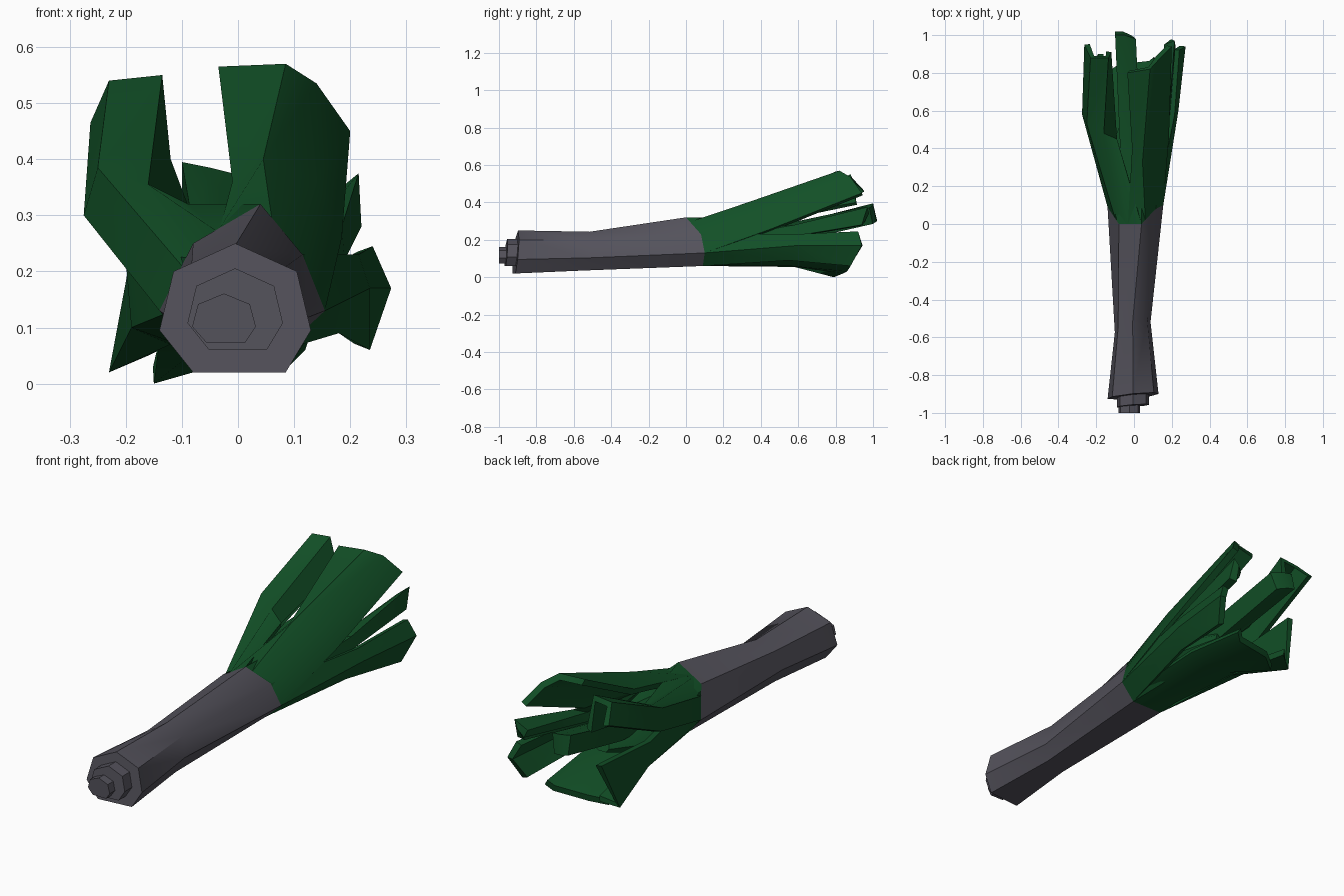
import bpy
import bmesh
from mathutils import Vector

cube = bpy.data.objects.get("Cube")
if cube:
    bpy.data.objects.remove(cube, do_unlink=True)


def make_material(name, colour):
    mat = bpy.data.materials.new(name)
    mat.use_nodes = True
    mat.diffuse_color = colour
    mat.node_tree.nodes["Principled BSDF"].inputs["Base Color"].default_value = colour
    return mat


stalk_grey = make_material("stalk grey", (0.088, 0.084, 0.105, 1))
leaf_green = make_material("leaf green", (0.006, 0.08, 0.02, 1))


def loft(name, sections, material, closed=True, thickness=0):
    """Skin a row of sections; closed ones get end caps, open ones get thickness."""
    bm = bmesh.new()
    rows = [[bm.verts.new(p) for p in section] for section in sections]
    count = len(rows[0])
    for near, far in zip(rows, rows[1:]):
        for i in range(count if closed else count - 1):
            j = (i + 1) % count
            bm.faces.new((near[i], near[j], far[j], far[i]))
    if closed:
        bm.faces.new(rows[0])
        bm.faces.new(rows[-1])
        bmesh.ops.recalc_face_normals(bm, faces=bm.faces)
    mesh = bpy.data.meshes.new(name)
    bm.to_mesh(mesh)
    bm.free()
    mesh.materials.append(material)
    obj = bpy.data.objects.new(name, mesh)
    bpy.context.collection.objects.link(obj)
    bpy.ops.object.select_all(action="DESELECT")
    obj.select_set(True)
    bpy.context.view_layer.objects.active = obj
    if thickness:
        solid = obj.modifiers.new("thickness", "SOLIDIFY")
        solid.thickness = thickness
        solid.offset = -1
        bpy.ops.object.modifier_apply(modifier=solid.name)
    bpy.ops.object.shade_smooth_by_angle(angle=0.6)
    return obj


# Seven-sided outline of the bulb, clockwise from the top
bulb = [(0, .12), (.11, .07), (.135, -.035), (.09, -.11),
        (-.075, -.11), (-.135, -.035), (-.11, .07)]


def bulb_ring(x, y, z, width, height, slant=0):
    return [Vector((x + px * width, y + slant * (px + pz), z + pz * height)) for px, pz in bulb]


# Slanted upper end of the stalk, where the leaves start
collar = [Vector(p) for p in (
    (.04, 0, .32), (.115, .08, .23), (.155, .1, .13), (.08, .09, .06),
    (-.08, .09, .06), (-.14, .09, .13), (-.08, 0, .25))]

# Stalk with a waist, and the stepped root end
loft("stalk", [bulb_ring(-.005, -.91, .13, 1, 1, .1),
               bulb_ring(-.007, -.54, .135, .7, .9, .2), collar], stalk_grey)
loft("root_step", [bulb_ring(-.005, -.85, .13, .63, .63),
                   bulb_ring(-.005, -.962, .13, .63, .63, .05)], stalk_grey)
loft("root_tip", [bulb_ring(-.025, -.93, .115, .42, .38),
                  bulb_ring(-.025, -1, .115, .42, .38)], stalk_grey)

# Solid heart that the leaves wrap around
centre = Vector((0, .07, .18))


def heart_ring(y, scale):
    ring = [centre + (p - centre) * scale for p in collar]
    for p in ring:
        p.y += y
    return ring


loft("leaf_heart", [collar, heart_ring(.2, .95), heart_ring(.4, .65),
                    heart_ring(.55, .25)], leaf_green)


def collar_point(t, inset):
    i = int(t)
    p = collar[i % 7].lerp(collar[(i + 1) % 7], t - i)
    return p.lerp(centre, inset)


def leaf(name, start, end, middle, tip, thickness=.03, inset=0):
    """A thick sheet from an arc of the collar, through a middle row, to the tip."""
    steps = len(tip) - 1
    base = [collar_point(start + (end - start) * i / steps, inset) for i in range(steps + 1)]
    loft(name, [base, middle, tip], leaf_green, closed=False, thickness=thickness)


leaf("upper_right_leaf", 6.4, 9,
     [(-.01, .4, .36), (.045, .33, .4), (.14, .4, .36), (.185, .46, .26)],
     [(-.035, .8, .565), (.085, .82, .57), (.14, .88, .535), (.2, .94, .45)])
leaf("upper_left_leaf", 5, 7,
     [(-.275, .58, .3), (-.25, .53, .385), (-.16, .48, .355), (-.09, .45, .32)],
     [(-.263, .95, .465), (-.23, .88, .54), (-.135, .88, .55), (-.12, .91, .4)])
leaf("lower_right_leaf", 1, 3,
     [(.215, .58, .23), (.235, .6, .17), (.18, .55, .09)],
     [(.24, .92, .245), (.273, .94, .17), (.235, .88, .06)])
leaf("lower_left_leaf", 4, 5.8,
     [(-.12, .55, .07), (-.19, .55, .1), (-.2, .55, .22)],
     [(-.16, .87, .05), (-.23, .82, .02), (-.19, .9, .235)])
leaf("bottom_leaf", 2.6, 4.5,
     [(.13, .56, .09), (.06, .56, .06), (-.08, .58, .055), (-.14, .58, .08)],
     [(.12, .88, .06), (.09, .86, .03), (-.08, .84, .02), (-.15, .79, 0)])
leaf("small_right_leaf", .8, 2,
     [(.13, .55, .27), (.185, .58, .28), (.19, .58, .22)],
     [(.16, .95, .33), (.215, .97, .375), (.22, .94, .28)], .04, .15)
leaf("inner_leaf", 6, 7.5,
     [(-.08, .55, .28), (-.03, .55, .29), (.03, .55, .27)],
     [(-.1, 1, .395), (-.05, 1, .385), (.01, .98, .37)], .09, .3)
